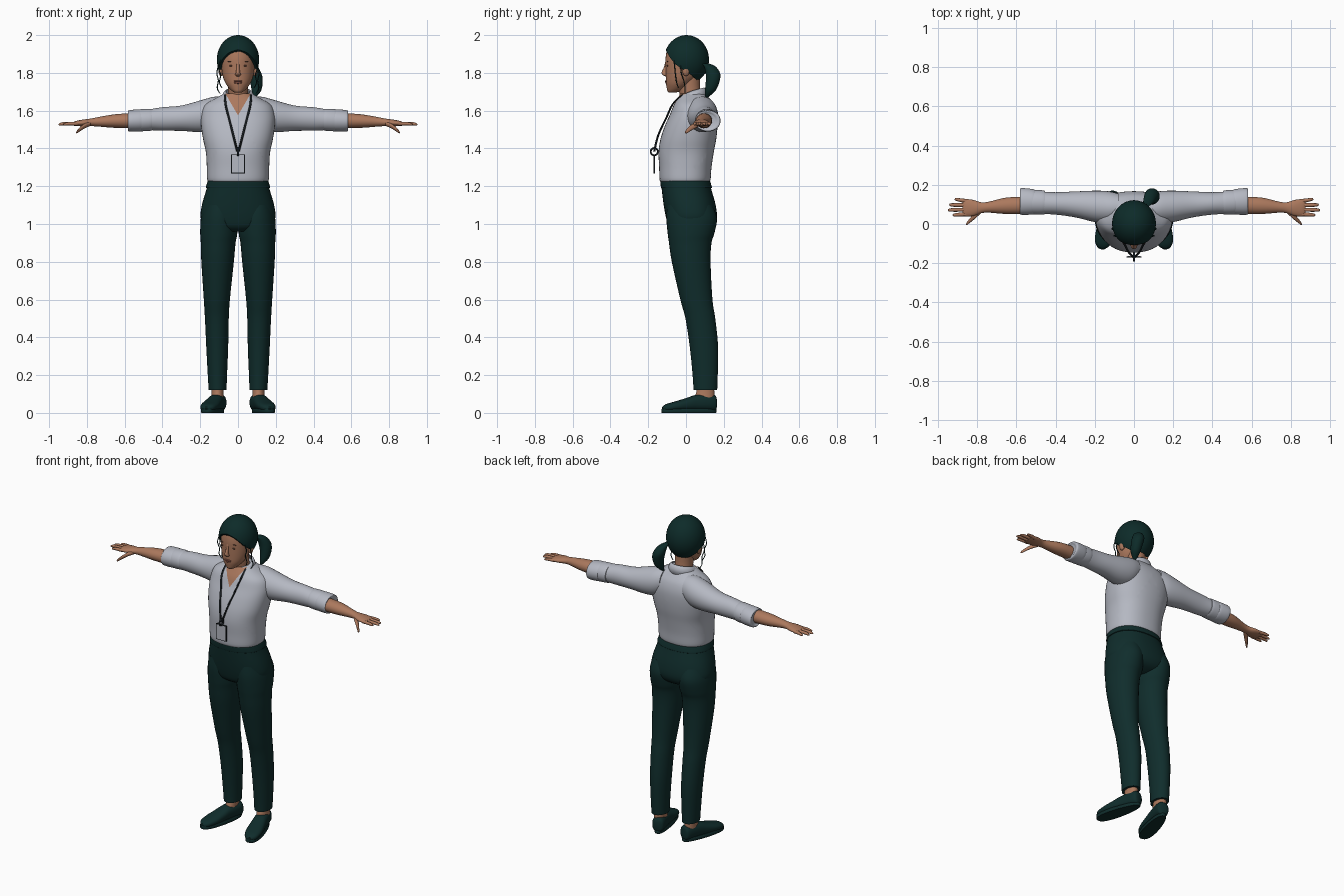
import bpy, bmesh, math
from mathutils import Vector, Matrix


def mat(name, *rgb):
    m = bpy.data.materials.new(name)
    m.diffuse_color = (*rgb, 1)
    return m


SHIRT = mat("pale_grey_cloth", 0.46, 0.48, 0.54)
PANTS = mat("dark_teal_cloth", 0.005, 0.026, 0.025)
HAIR = mat("dark_teal_hair", 0.004, 0.024, 0.022)
SKIN = mat("warm_skin", 0.41, 0.19, 0.11)
LIPS = mat("lip_rose", 0.28, 0.10, 0.07)
BROW = mat("brow_brown", 0.14, 0.065, 0.04)
BLACK = mat("strap_black", 0.01, 0.014, 0.017)


def finish(name, bm, material, mirror=False, matrix=None):
    if matrix:
        bm.transform(matrix)
    bmesh.ops.recalc_face_normals(bm, faces=bm.faces[:])
    me = bpy.data.meshes.new(name)
    bm.to_mesh(me)
    bm.free()
    me.materials.append(material)
    ob = bpy.data.objects.new(name, me)
    bpy.context.collection.objects.link(ob)
    if mirror:
        ob.modifiers.new("mirror", 'MIRROR')
    return ob


def smooth_path(keys, steps):
    """Catmull-Rom interpolation through tuples of any length."""
    out = []
    for i in range(len(keys) - 1):
        p = [keys[max(i - 1, 0)], keys[i], keys[i + 1], keys[min(i + 2, len(keys) - 1)]]
        for s in range(steps):
            t = s / steps
            out.append([0.5 * (2 * b + (c - a) * t + (2 * a - 5 * b + 4 * c - d) * t * t
                               + (3 * b - a - 3 * c + d) * t ** 3) for a, b, c, d in zip(*p)])
    return out + [list(keys[-1])]


def skin_rows(rows, closed=True, caps=True):
    bm = bmesh.new()
    vs = [[bm.verts.new(p) for p in r] for r in rows]
    n = len(rows[0])
    for a, b in zip(vs, vs[1:]):
        for j in range(n if closed else n - 1):
            k = (j + 1) % n
            bm.faces.new((a[j], a[k], b[k], b[j]))
    if caps:
        bm.faces.new(vs[0])
        bm.faces.new(vs[-1])
    return bm


def loft(axis, keys, power=2.0, sides=32, steps=4):
    """Rings (x, y, z, half size 1, half size 2) stacked along an axis."""
    u, v = {'x': (1, 2), 'y': (0, 2), 'z': (0, 1)}[axis]
    rows = []
    for x, y, z, ra, rb in smooth_path(keys, steps):
        row = []
        for j in range(sides):
            a = math.tau * j / sides
            c, s = math.cos(a), math.sin(a)
            p = [x, y, z]
            p[u] += max(ra, .001) * math.copysign(abs(c) ** (2 / power), c)
            p[v] += max(rb, .001) * math.copysign(abs(s) ** (2 / power), s)
            row.append(p)
        rows.append(row)
    return skin_rows(rows)


def zspan(*keys):
    """(z, x centre, half width, y front, y back) to loft rings."""
    return [(x, (a + b) / 2, z, w, (b - a) / 2) for z, x, w, a, b in keys]


def ball(name, loc, size, material, mirror=False):
    bm = bmesh.new()
    bmesh.ops.create_uvsphere(bm, u_segments=20, v_segments=12, radius=1)
    return finish(name, bm, material, mirror, Matrix.Translation(loc) @ Matrix.Diagonal((*size, 1)))


def box(name, loc, size, material):
    bm = bmesh.new()
    bmesh.ops.create_cube(bm, size=1)
    return finish(name, bm, material, False, Matrix.Translation(loc) @ Matrix.Diagonal((*size, 1)))


def tube(name, pts, r, material, mirror=False):
    """Round cord following points that run mainly along z."""
    return finish(name, loft('z', [(*p, r, r) for p in pts], sides=8), material, mirror)


# Shirt body, with the open neck cut as a V
bm = loft('z', zspan((1.222, 0, .152, -.13, .12), (1.235, 0, .163, -.14, .13),
                     (1.30, 0, .165, -.142, .135), (1.38, 0, .17, -.145, .147),
                     (1.45, 0, .185, -.135, .16), (1.52, 0, .195, -.112, .167),
                     (1.58, 0, .195, -.085, .165), (1.63, 0, .175, -.065, .15),
                     (1.665, 0, .12, -.045, .125), (1.69, 0, .075, -.03, .105)),
          power=2.3, sides=48)
for s in (1, -1):
    bmesh.ops.bisect_plane(bm, geom=bm.verts[:] + bm.edges[:] + bm.faces[:],
                           plane_co=(0, 0, 1.575), plane_no=(s, 0, -.58))
for f in bm.faces:
    c = f.calc_center_median()
    f.material_index = int(c.y < .02 and abs(c.x) < .58 * (c.z - 1.575))
shirt = finish("shirt_body", bm, SHIRT)
shirt.data.materials.append(SKIN)

# Sleeves and rolled cuffs
finish("sleeve", loft('x', [(.08, .085, 1.60, .07, .075), (.13, .085, 1.583, .082, .09),
                            (.20, .09, 1.570, .08, .084), (.30, .10, 1.560, .066, .067),
                            (.40, .105, 1.556, .057, .062), (.47, .108, 1.552, .057, .055),
                            (.52, .11, 1.548, .056, .052)]), SHIRT, True)
finish("cuff_inner_fold", loft('x', [(.455, .109, 1.552, .052, .05), (.46, .11, 1.552, .061, .058),
                                     (.52, .112, 1.549, .062, .058), (.525, .112, 1.549, .05, .05)]), SHIRT, True)
finish("cuff_outer_fold", loft('x', [(.505, .112, 1.549, .055, .05), (.512, .113, 1.549, .064, .058),
                                     (.572, .115, 1.546, .068, .057), (.582, .114, 1.546, .06, .05),
                                     (.575, .11, 1.546, .045, .04)]), SHIRT, True)

# Folded collar
rows = []
for i in range(41):
    t = -1 + i / 20
    a, f = t * math.radians(160), abs(t) ** 2
    sx, cy = math.sin(a), math.cos(a)
    rows.append([(.066 * sx, .03 + .066 * cy, 1.722 - .055 * f),
                 (.078 * sx, .03 + .078 * cy, 1.712 - .058 * f),
                 ((.094 + .11 * abs(t) ** 6) * sx, .03 + (.09 + .006 * f) * cy, 1.672 - .062 * f)])
collar = finish("collar", skin_rows(rows, closed=False, caps=False), SHIRT)
collar.modifiers.new("thickness", 'SOLIDIFY').thickness = .006

# Trousers
finish("trouser_hips", loft('z', zspan((1.228, 0, .155, -.132, .122), (1.18, 0, .168, -.128, .135),
                                       (1.10, 0, .191, -.118, .157), (1.03, 0, .197, -.105, .163),
                                       (.985, 0, .16, -.09, .14), (.96, 0, .08, -.06, .09)),
                            power=2.3, sides=40), PANTS)
finish("waistband", loft('z', zspan((1.19, 0, .168, -.131, .135), (1.195, 0, .170, -.133, .137),
                                    (1.225, 0, .161, -.136, .128), (1.23, 0, .156, -.132, .122)),
                         power=2.3, sides=40), PANTS)
finish("trouser_leg", loft('z', zspan((1.10, .097, .085, -.10, .14), (1.03, .1, .097, -.104, .164),
                                      (.95, .102, .098, -.097, .15), (.90, .105, .092, -.09, .135),
                                      (.80, .108, .086, -.075, .13), (.60, .112, .069, -.03, .14),
                                      (.50, .112, .063, -.003, .155), (.35, .11, .058, .02, .17),
                                      (.20, .109, .051, .035, .168), (.12, .108, .047, .04, .165))), PANTS, True)

# Ankles and turned-out shoes
finish("ankle", loft('z', zspan((.18, .108, .03, .06, .145), (.11, .108, .032, .055, .15),
                                (.05, .112, .033, .03, .15))), SKIN, True)
turn = Matrix.Translation((.108, .10, 0)) @ Matrix.Rotation(math.radians(15), 4, 'Z')
finish("shoe_upper", loft('y', [(0, .062, .05, .015, .025), (0, .052, .053, .034, .043),
                                (0, .01, .056, .04, .045), (0, -.05, .053, .042, .042),
                                (0, -.10, .045, .046, .034), (0, -.16, .036, .048, .025),
                                (0, -.21, .028, .037, .019), (0, -.232, .022, .014, .01)],
                          power=2.4), PANTS, True, turn)
rows = []
for z, grow in ((0, 0), (.004, .002), (.018, .002), (.022, -.002)):
    row = []
    for j in range(40):
        a = math.tau * j / 40
        y = -.087 + (.148 + grow) * math.cos(a)
        w = .043 + grow - .007 * math.cos(a)
        row.append((w * math.copysign(abs(math.sin(a)) ** .75, math.sin(a)), y, z))
    rows.append(row)
finish("shoe_sole", skin_rows(rows), PANTS, True, turn)

# Forearm, palm, fingers and thumb
finish("forearm_and_palm", loft('x', [(.54, .095, 1.547, .044, .041), (.65, .093, 1.545, .042, .036),
                                      (.74, .086, 1.541, .028, .025), (.78, .083, 1.538, .028, .02),
                                      (.82, .082, 1.535, .041, .018), (.86, .083, 1.532, .044, .013),
                                      (.875, .083, 1.530, .038, .008)]), SKIN, True)
for name, y0, y1, tip in (("index", .05, .046, .925), ("middle", .073, .071, .95),
                          ("ring", .096, .098, .943), ("little", .117, .126, .915)):
    finish(name + "_finger", loft('x', [(.85, y0, 1.531, .01, .010), (tip - .03, (y0 + y1) / 2, 1.531, .0095, .009),
                                        (tip - .006, y1, 1.528, .007, .006), (tip, y1, 1.527, .002, .002)],
                                  sides=12), SKIN, True)
finish("thumb", loft('x', [(.78, .07, 1.532, .014, .012), (.81, .045, 1.52, .017, .013),
                           (.835, .02, 1.503, .012, .011), (.852, .003, 1.488, .008, .008),
                           (.857, -.001, 1.484, .002, .002)], sides=12), SKIN, True)

# Neck and head
finish("neck", loft('z', zspan((1.58, 0, .06, -.04, .09), (1.66, 0, .053, -.03, .085),
                               (1.72, 0, .052, -.04, .075), (1.80, 0, .055, -.04, .075))), SKIN)
finish("head", loft('z', zspan((1.695, 0, .016, -.09, -.06), (1.703, 0, .03, -.098, -.03),
                               (1.72, 0, .048, -.102, .0), (1.745, 0, .066, -.106, .03),
                               (1.78, 0, .08, -.107, .06), (1.83, 0, .088, -.108, .08),
                               (1.88, 0, .09, -.108, .09), (1.93, 0, .083, -.096, .09),
                               (1.97, 0, .05, -.055, .06), (1.985, 0, .015, -.02, .03))), SKIN)
finish("nose", loft('z', [(0, -.104, 1.865, .006, .004), (0, -.108, 1.83, .008, .009),
                          (0, -.115, 1.803, .011, .014), (0, -.112, 1.79, .016, .012),
                          (0, -.106, 1.782, .007, .005)], sides=16), SKIN)
ball("ear", (.09, .0, 1.815), (.014, .02, .032), SKIN, True)
ball("upper_lip", (0, -.1045, 1.756), (.024, .007, .005), LIPS)
ball("lower_lip", (0, -.1035, 1.748), (.02, .007, .006), LIPS)
ball("eye", (.035, -.0985, 1.838), (.014, .004, .004), BROW, True)
ball("eyebrow", (.038, -.0975, 1.861), (.019, .004, .003), BROW, True)

# Hair cap: a dome whose lower edge follows the hairline
line = smooth_path([(0, .42), (25, .3), (45, .05), (65, -.25), (90, -.5), (130, -.9), (180, -1.1)], 4)
line = line + [(360 - a, p) for a, p in line[-2:0:-1]]
rows = []
for i in range(17):
    row = []
    for a, low in line:
        phi = low + (math.pi / 2 - .02 - low) * i / 16
        a = math.radians(a)
        r = math.cos(phi)
        row.append((.112 * r * math.sin(a), .003 - .119 * r * math.cos(a), 1.87 + .13 * math.sin(phi)))
    rows.append(row)
finish("hair_cap", skin_rows(rows), HAIR)

# Ponytail and loose strands
finish("ponytail", loft('z', [(.06, .10, 1.85, .015, .02), (.075, .125, 1.835, .026, .03),
                              (.088, .142, 1.80, .035, .038), (.097, .142, 1.76, .034, .037),
                              (.098, .130, 1.71, .026, .029), (.09, .115, 1.68, .013, .014),
                              (.085, .108, 1.665, .002, .002)]), HAIR)
tube("front_strand", [(.085, -.065, 1.88), (.103, -.06, 1.83), (.092, -.056, 1.79),
                      (.098, -.05, 1.75), (.085, -.04, 1.72)], .0028, HAIR, True)
tube("side_strand", [(.10, -.03, 1.85), (.112, -.025, 1.80), (.104, -.012, 1.76),
                     (.11, -.005, 1.72), (.095, -.005, 1.69)], .0028, HAIR, True)

# Lanyard, ring and badge
tube("lanyard", [(.068, -.02, 1.685), (.066, -.07, 1.635), (.048, -.105, 1.56),
                 (.025, -.147, 1.47), (.004, -.168, 1.385)], .0055, BLACK, True)
rows = []
for i in range(25):
    a = math.tau * i / 24
    rows.append([((.006 * math.cos(b)), -.168 + (.019 + .005 * math.sin(b)) * math.cos(a),
                  1.383 + (.019 + .005 * math.sin(b)) * math.sin(a))
                 for b in (math.tau * k / 10 for k in range(10))])
bm = skin_rows(rows, caps=False)
bmesh.ops.remove_doubles(bm, verts=bm.verts[:], dist=1e-5)
finish("lanyard_ring", bm, BLACK)
box("badge_rim", (0, -.168, 1.318), (.074, .006, .1), BLACK)
box("badge_card", (0, -.168, 1.318), (.066, .008, .092), SHIRT)

# Smooth shading with sharp edges kept
for ob in bpy.context.scene.objects:
    ob.select_set(True)
    bpy.context.view_layer.objects.active = ob
bpy.ops.object.shade_smooth_by_angle(angle=math.radians(45))
